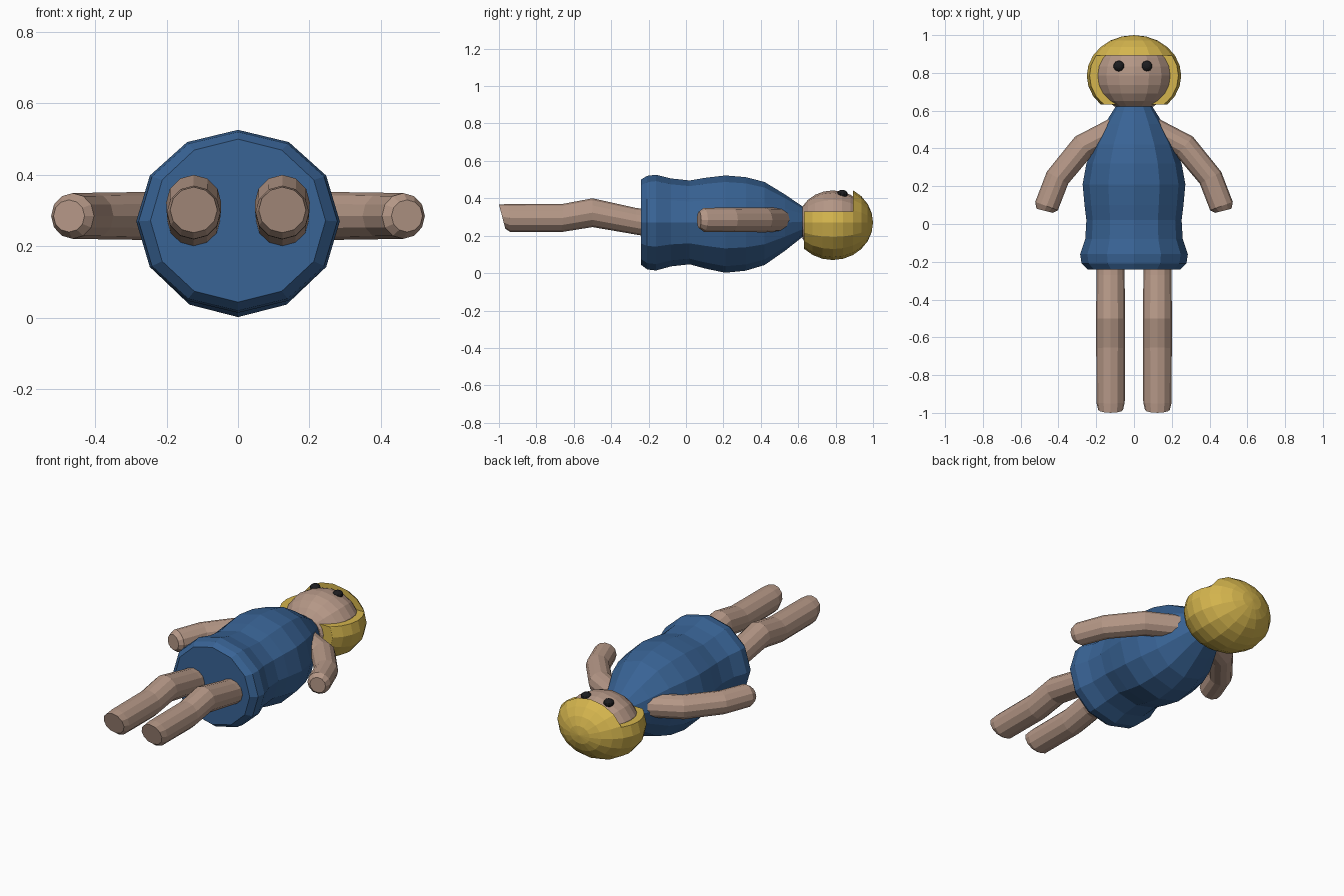
import bpy, bmesh, math
from mathutils import Vector, Matrix

if "Cube" in bpy.data.objects:
    bpy.data.objects.remove(bpy.data.objects["Cube"])


def material(name, rgb):
    m = bpy.data.materials.new(name)
    m.diffuse_color = (*rgb, 1)
    m.use_nodes = True
    m.node_tree.nodes["Principled BSDF"].inputs["Base Color"].default_value = m.diffuse_color
    return m


SKIN = material("skin", (0.46, 0.31, 0.24))
BLUE = material("dress blue", (0.04, 0.125, 0.30))
YELLOW = material("hair yellow", (0.66, 0.46, 0.075))
BLACK = material("eye black", (0.012, 0.012, 0.014))


def make_object(name, bm, mat):
    bmesh.ops.recalc_face_normals(bm, faces=bm.faces)
    me = bpy.data.meshes.new(name)
    bm.to_mesh(me)
    bm.free()
    me.materials.append(mat)
    ob = bpy.data.objects.new(name, me)
    bpy.context.collection.objects.link(ob)
    return ob


def loft(name, rings, mat):
    """Skin a list of point rings and cap both ends."""
    bm = bmesh.new()
    loops = [[bm.verts.new(p) for p in ring] for ring in rings]
    n = len(loops[0])
    for a, b in zip(loops, loops[1:]):
        for i in range(n):
            j = (i + 1) % n
            bm.faces.new((a[i], a[j], b[j], b[i]))
    bm.faces.new(loops[0])
    bm.faces.new(loops[-1])
    return make_object(name, bm, mat)


def ring(center, direction, side, ru, rv, n=12):
    d, s = Vector(direction).normalized(), Vector(side)
    t = d.cross(s)
    return [Vector(center) + s * ru * math.cos(2 * math.pi * i / n)
            + t * rv * math.sin(2 * math.pi * i / n) for i in range(n)]


def ellipsoid(center, radii, seg, rows, along_y=True):
    bm = bmesh.new()
    bmesh.ops.create_uvsphere(bm, u_segments=seg, v_segments=rows, radius=1)
    if along_y:
        bmesh.ops.rotate(bm, verts=bm.verts, matrix=Matrix.Rotation(math.pi / 2, 3, 'X'))
    bmesh.ops.scale(bm, verts=bm.verts, vec=radii)
    bmesh.ops.translate(bm, verts=bm.verts, vec=center)
    return bm


def cut_below_y(bm, y):
    geom = bm.verts[:] + bm.edges[:] + bm.faces[:]
    cut = bmesh.ops.bisect_plane(bm, geom=geom, plane_co=(0, y, 0),
                                 plane_no=(0, 1, 0), clear_inner=True)
    edges = [e for e in cut["geom_cut"] if isinstance(e, bmesh.types.BMEdge)]
    bmesh.ops.contextual_create(bm, geom=edges)


# Dress: (y, centre z, half width, half height)
DRESS = [(-0.24, 0.272, 0.245, 0.228), (-0.208, 0.27, 0.278, 0.25),
         (-0.16, 0.27, 0.285, 0.256), (-0.08, 0.271, 0.258, 0.235),
         (0.02, 0.271, 0.252, 0.224), (0.10, 0.267, 0.262, 0.242),
         (0.21, 0.262, 0.272, 0.260), (0.32, 0.263, 0.252, 0.25),
         (0.42, 0.265, 0.215, 0.222), (0.53, 0.27, 0.155, 0.15),
         (0.625, 0.275, 0.095, 0.08)]
loft("dress", [ring((0, y, z), (0, 1, 0), (1, 0, 0), w, h) for y, z, w, h in DRESS], BLUE)

# Legs: (y, centre z, forward tilt of the ring, radius)
LEG = [(-0.15, 0.26, 0.15, 0.074), (-0.26, 0.276, 0.15, 0.074),
       (-0.5, 0.323, 0.0, 0.077), (-0.66, 0.295, -0.08, 0.076),
       (-0.945, 0.295, 0.06, 0.075), (-0.983, 0.302, 0.26, 0.066)]
# Arms: (x, y, direction x, direction y, radius)
ARM = [(0.09, 0.505, 0.85, -0.5, 0.065), (0.268, 0.412, 0.75, -0.65, 0.067),
       (0.405, 0.245, 0.5, -0.87, 0.065), (0.463, 0.095, 0.35, -0.94, 0.064),
       (0.473, 0.07, 0.25, -0.97, 0.045)]
for sx, label in ((-1, "left"), (1, "right")):
    loft(label + "_leg", [ring((sx * 0.124, y, z), (0, -1, -t), (1, 0, 0), r, r)
                          for y, z, t, r in LEG], SKIN)
    loft(label + "_arm", [ring((sx * x, y, 0.285), (sx * dx, dy, 0), (0, 0, 1), r, r)
                          for x, y, dx, dy, r in ARM], SKIN)

# Head
bm = ellipsoid((0, 0.785, 0.27), (0.206, 0.188, 0.172), 16, 12)
cut_below_y(bm, 0.622)
make_object("head", bm, SKIN)

# Hair: flat at the neck, notched away around the face
bm = ellipsoid((0, 0.785, 0.27), (0.25, 0.215, 0.20), 16, 12)
cut_below_y(bm, 0.632)
hair = make_object("hair", bm, YELLOW)
bm = bmesh.new()
bmesh.ops.create_cube(bm, size=1)
bmesh.ops.scale(bm, verts=bm.verts, vec=(1, 0.493, 0.5))
bmesh.ops.translate(bm, verts=bm.verts, vec=(0, 0.893 - 0.2465, 0.33 + 0.25))
cutter = make_object("face_cutter", bm, YELLOW)
cutter.hide_render = True
mod = hair.modifiers.new("face notch", 'BOOLEAN')
mod.operation = 'DIFFERENCE'
mod.solver = 'EXACT'
mod.object = cutter
bpy.context.view_layer.objects.active = hair
bpy.ops.object.modifier_apply(modifier=mod.name)
bpy.data.objects.remove(cutter)

# Eyes
for x, label in ((-0.08, "left"), (0.068, "right")):
    make_object(label + "_eye", ellipsoid((x, 0.836, 0.422), (0.029, 0.029, 0.023), 10, 8, False), BLACK)
